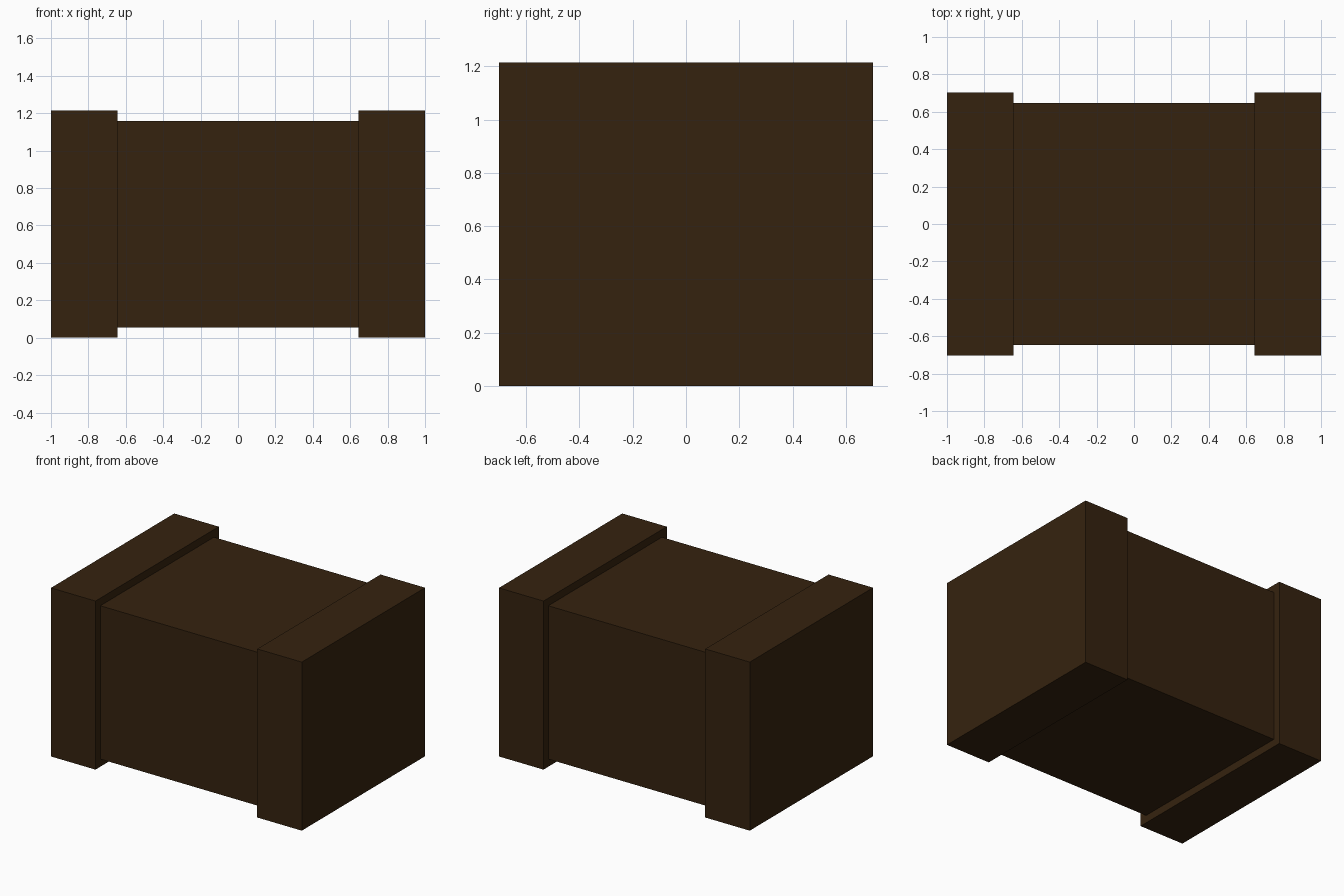
import bpy

if "Cube" in bpy.data.objects:
    bpy.data.objects.remove(bpy.data.objects["Cube"])

# Single dark brown wood colour
wood = bpy.data.materials.new("dark_brown_wood")
wood.diffuse_color = (0.036, 0.0162, 0.0046, 1.0)
wood.use_nodes = True
wood.node_tree.nodes["Principled BSDF"].inputs["Base Color"].default_value = wood.diffuse_color


def box(name, lo, hi):
    """Axis-aligned box between two corners."""
    bpy.ops.mesh.primitive_cube_add(
        size=1, location=[(a + b) / 2 for a, b in zip(lo, hi)])
    ob = bpy.context.object
    ob.name = name
    ob.scale = [b - a for a, b in zip(lo, hi)]
    bpy.ops.object.transform_apply(location=False, rotation=False, scale=True)
    ob.data.materials.append(wood)
    return ob


HEIGHT, DEPTH = 1.215, 0.702    # end blocks: full height, half depth
INNER, STEP = 0.645, 0.055      # half width of the middle, inset on each side

# Recessed middle block
box("middle_block", (-INNER, -DEPTH + STEP, STEP),
    (INNER, DEPTH - STEP, HEIGHT - STEP))

# Larger end blocks
box("left_end_block", (-1, -DEPTH, 0), (-INNER, DEPTH, HEIGHT))
box("right_end_block", (INNER, -DEPTH, 0), (1, DEPTH, HEIGHT))
